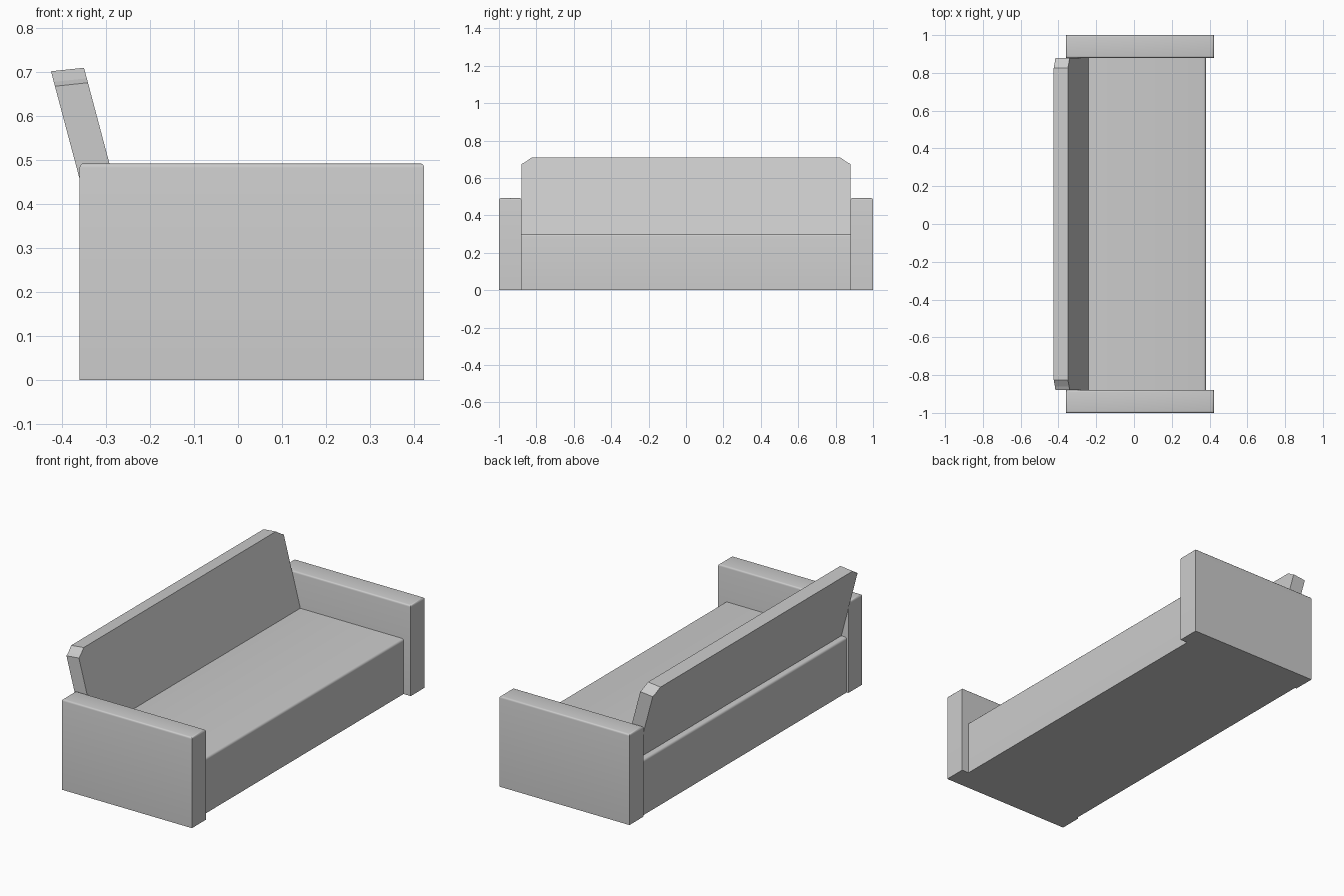
import bpy, bmesh

if "Cube" in bpy.data.objects:
    bpy.data.objects.remove(bpy.data.objects["Cube"])


def block(name, lo, hi, radius, edge_test):
    """Box with the chosen top edges rounded."""
    bm = bmesh.new()
    bmesh.ops.create_cube(bm, size=1)
    for v in bm.verts:
        for i in range(3):
            v.co[i] = lo[i] if v.co[i] < 0 else hi[i]
    edges = [e for e in bm.edges
             if all(abs(v.co.z - hi[2]) < 1e-5 for v in e.verts) and edge_test(e)]
    bmesh.ops.bevel(bm, geom=edges, offset=radius, segments=3,
                    profile=0.5, affect='EDGES')
    return finish(name, bm, True)


def finish(name, bm, smooth=False):
    bmesh.ops.recalc_face_normals(bm, faces=bm.faces)
    me = bpy.data.meshes.new(name)
    bm.to_mesh(me)
    bm.free()
    ob = bpy.data.objects.new(name, me)
    bpy.context.collection.objects.link(ob)
    if smooth:
        bpy.ops.object.select_all(action='DESELECT')
        ob.select_set(True)
        bpy.context.view_layer.objects.active = ob
        bpy.ops.object.shade_smooth_by_angle(angle=0.6)
    return ob


# Seat base: only the long front and back top edges are rounded
block("seat", (-0.35, -0.88, 0), (0.38, 0.88, 0.30), 0.012,
      lambda e: abs(e.verts[0].co.x - e.verts[1].co.x) < 1e-5)

# Armrests, rounded around the top
for side, y0, y1 in (("front", -1.0, -0.88), ("rear", 0.88, 1.0)):
    block(side + "_armrest", (-0.36, y0, 0), (0.423, y1, 0.492), 0.01,
          lambda e: True)

# Backrest: clipped-corner outline (y, z), leaning back
half = [(0.88, 0.29), (0.88, 0.667), (0.86, 0.677), (0.826, 0.701)]
outline = half + [(-y, z) for y, z in reversed(half)]
lean = 0.266
bm = bmesh.new()
back = [bm.verts.new((-0.425 + (0.701 - z) * lean, y, z)) for y, z in outline]
front = []
for y, z in outline:
    zf = z + (0.008 if z > 0.5 else 0)
    front.append(bm.verts.new((-0.35 + (0.709 - zf) * lean, y, zf)))
bm.faces.new(back)
bm.faces.new(front[::-1])
n = len(outline)
for i in range(n):
    j = (i + 1) % n
    bm.faces.new((back[i], front[i], front[j], back[j]))
finish("backrest", bm)
